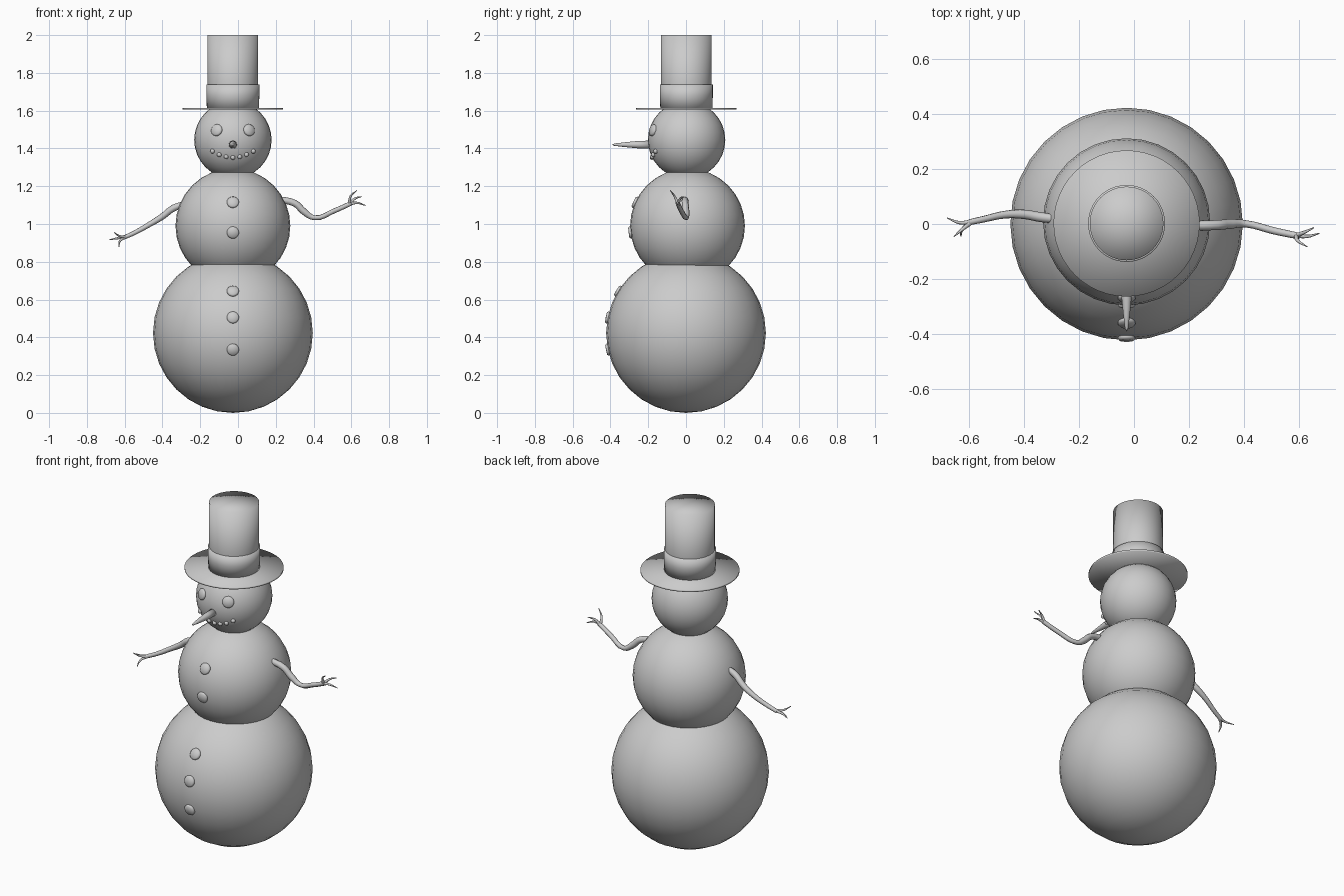
import bpy, bmesh, math
from mathutils import Vector

cube = bpy.data.objects.get("Cube")
if cube:
    bpy.data.objects.remove(cube, do_unlink=True)

grey = bpy.data.materials.new("plain grey")
grey.use_nodes = True
grey.diffuse_color = (0.6, 0.6, 0.6, 1)
grey.node_tree.nodes["Principled BSDF"].inputs["Base Color"].default_value = (0.6, 0.6, 0.6, 1)

AXIS = -0.027  # x of the body's centre line


def add_mesh(name, bm, location, direction=(0, 0, 1)):
    """Turn a bmesh into a smooth object whose local z follows direction."""
    bmesh.ops.recalc_face_normals(bm, faces=bm.faces)
    for f in bm.faces:
        f.smooth = True
    mesh = bpy.data.meshes.new(name)
    bm.to_mesh(mesh)
    bm.free()
    mesh.materials.append(grey)
    ob = bpy.data.objects.new(name, mesh)
    ob.location = location
    ob.rotation_mode = 'QUATERNION'
    ob.rotation_quaternion = Vector(direction).to_track_quat('Z', 'Y')
    bpy.context.collection.objects.link(ob)
    return ob


def ball(name, radius, location, segments=32):
    bm = bmesh.new()
    bmesh.ops.create_uvsphere(bm, u_segments=segments, v_segments=segments // 2, radius=radius)
    return add_mesh(name, bm, location)


def lathe(name, profile, location, direction=(0, 0, 1), steps=48):
    """Spin a (radius, height) profile about local z."""
    bm = bmesh.new()
    verts = [bm.verts.new((r, 0, h)) for r, h in profile]
    edges = [bm.edges.new(pair) for pair in zip(verts, verts[1:])]
    bmesh.ops.spin(bm, geom=verts + edges, cent=(0, 0, 0), axis=(0, 0, 1),
                   angle=math.tau, steps=steps, use_duplicate=False)
    bmesh.ops.remove_doubles(bm, verts=bm.verts, dist=0.0001)
    return add_mesh(name, bm, location, direction)


def twig(name, strands):
    """Tapered tubes through (x, y, z, radius) points, joined as one mesh."""
    curve = bpy.data.curves.new(name, 'CURVE')
    curve.dimensions = '3D'
    curve.bevel_depth = 1
    curve.bevel_resolution = 2
    curve.use_fill_caps = True
    for points in strands:
        spline = curve.splines.new('BEZIER')
        spline.resolution_u = 4
        spline.bezier_points.add(len(points) - 1)
        for p, (x, y, z, r) in zip(spline.bezier_points, points):
            p.co = (x, y, z)
            p.radius = r
            p.handle_left_type = p.handle_right_type = 'AUTO'
    curve.materials.append(grey)
    ob = bpy.data.objects.new(name, curve)
    bpy.context.collection.objects.link(ob)
    bpy.ops.object.select_all(action='DESELECT')
    ob.select_set(True)
    bpy.context.view_layer.objects.active = ob
    bpy.ops.object.convert(target='MESH')
    bpy.ops.object.shade_smooth()


# Three stacked snowballs
balls = {
    "bottom_ball": (0.423, Vector((AXIS, 0, 0.423))),
    "middle_ball": (0.304, Vector((AXIS, 0.008, 0.99))),
    "head": (0.205, Vector((AXIS, 0.003, 1.445))),
}
for name, (radius, centre) in balls.items():
    ball(name, radius, centre)


def front_point(ball_name, x, z):
    """Point and outward normal on the front of a snowball."""
    radius, c = balls[ball_name]
    dx, dz = x - c.x, z - c.z
    out = Vector((dx, -math.sqrt(radius ** 2 - dx ** 2 - dz ** 2), dz))
    return c + out, out.normalized()


# Rounded discs for buttons and eyes
DISC = [(0, -0.012), (0.03, -0.012), (0.032, 0.002), (0.026, 0.009), (0, 0.01)]
spots = [("middle_ball", AXIS, z) for z in (1.115, 0.955)]
spots += [("bottom_ball", AXIS, z) for z in (0.645, 0.505, 0.335)]
for i, spot in enumerate(spots):
    point, normal = front_point(*spot)
    lathe(f"button_{i + 1}", DISC, point, normal, 20)
for side, name in ((1, "left_eye"), (-1, "right_eye")):
    point, normal = front_point("head", AXIS + side * 0.086, 1.497)
    lathe(name, DISC, point, normal, 20)

# Smile of small beads
for i in range(-3, 4):
    x = AXIS + i * 0.036
    point, normal = front_point("head", x, 1.352 + 0.0037 * i * i)
    ball(f"mouth_bead_{i + 4}", 0.0125, point, 12)

# Carrot nose
lathe("nose", [(0, 0), (0.022, 0), (0.019, 0.08), (0.012, 0.15), (0.006, 0.2), (0, 0.212)],
      (AXIS, -0.18, 1.42), (0, -1, 0), 16)

# Top hat
lathe("hat_brim", [(0, 1.605), (0.266, 1.605), (0.266, 1.615), (0, 1.615)], (AXIS, 0.002, 0))
lathe("hat_band", [(0, 1.61), (0.138, 1.61), (0.14, 1.68), (0.14, 1.738), (0.132, 1.738)],
      (AXIS, 0.002, 0))
lathe("hat_crown", [(0, 1.62), (0.133, 1.62), (0.134, 1.74), (0.134, 2.0), (0, 2.0)],
      (AXIS, 0.002, 0))

# Twig arms, each with three fingers
twig("left_arm", [
    [(0.2, -0.006, 1.13, 0.018), (0.3, -0.004, 1.11, 0.018), (0.35, 0, 1.065, 0.018),
     (0.405, 0.001, 1.033, 0.013), (0.51, -0.025, 1.07, 0.013), (0.6, -0.044, 1.11, 0.012)],
    [(0.59, -0.042, 1.105, 0.009), (0.595, -0.06, 1.145, 0.006), (0.63, -0.083, 1.178, 0.002)],
    [(0.59, -0.042, 1.105, 0.009), (0.62, -0.03, 1.135, 0.006), (0.655, -0.013, 1.145, 0.002)],
    [(0.59, -0.042, 1.105, 0.009), (0.63, -0.045, 1.112, 0.006), (0.675, -0.034, 1.098, 0.002)],
])
twig("right_arm", [
    [(-0.26, 0.016, 1.11, 0.016), (-0.34, 0.025, 1.085, 0.018), (-0.4, 0.035, 1.04, 0.017),
     (-0.47, 0.034, 0.997, 0.014), (-0.545, 0.018, 0.955, 0.012), (-0.6, 0.006, 0.93, 0.011)],
    [(-0.59, 0.008, 0.933, 0.009), (-0.635, 0.005, 0.925, 0.006), (-0.68, 0.022, 0.917, 0.002)],
    [(-0.59, 0.008, 0.933, 0.009), (-0.625, -0.02, 0.91, 0.006), (-0.63, -0.045, 0.88, 0.002)],
    [(-0.59, 0.008, 0.933, 0.009), (-0.625, -0.02, 0.935, 0.006), (-0.655, -0.045, 0.955, 0.002)],
])
